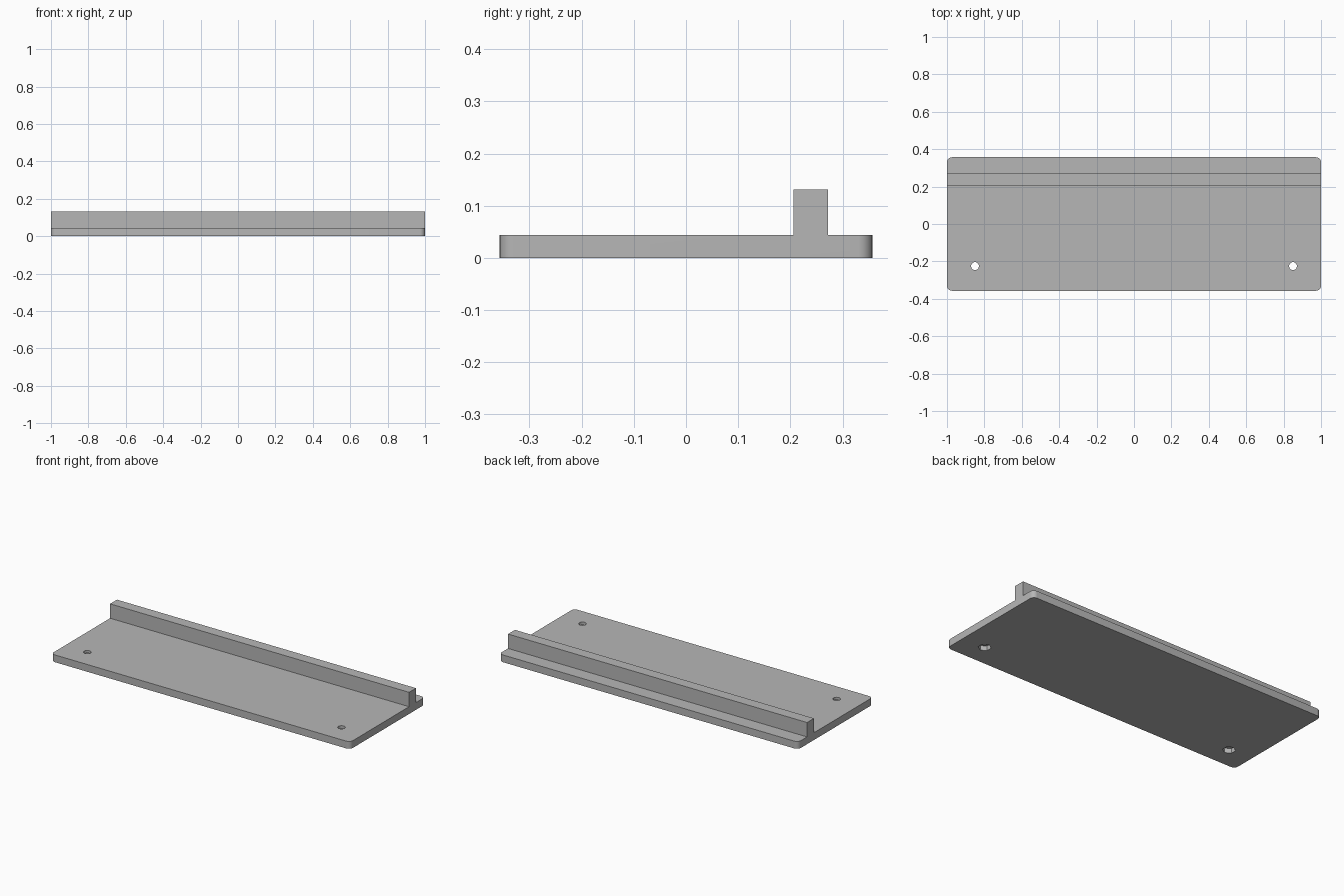
import bpy, bmesh, math

if "Cube" in bpy.data.objects:
    bpy.data.objects.remove(bpy.data.objects["Cube"], do_unlink=True)

HALF_DEPTH, PLATE_TOP, RIDGE_TOP = 0.357, 0.044, 0.131
RIDGE_FRONT, RIDGE_BACK = 0.206, 0.272

grey = bpy.data.materials.new("light_grey")
grey.use_nodes = True
colour = (0.47, 0.47, 0.47, 1)
grey.diffuse_color = colour
grey.node_tree.nodes["Principled BSDF"].inputs["Base Color"].default_value = colour


def cutter(name, sides, radius, bottom, top, x, y):
    """Hidden prism that cuts a hole into the base."""
    bpy.ops.mesh.primitive_cylinder_add(
        vertices=sides, radius=radius, depth=top - bottom,
        location=(x, y, (top + bottom) / 2))
    ob = bpy.context.object
    ob.name = name
    ob.hide_render = True
    ob.data.materials.append(grey)
    return ob


# Base plate and ridge: one stepped profile extruded along x
profile = [(-HALF_DEPTH, 0), (HALF_DEPTH, 0), (HALF_DEPTH, PLATE_TOP),
           (RIDGE_BACK, PLATE_TOP), (RIDGE_BACK, RIDGE_TOP),
           (RIDGE_FRONT, RIDGE_TOP), (RIDGE_FRONT, PLATE_TOP),
           (-HALF_DEPTH, PLATE_TOP)]
bm = bmesh.new()
end = bm.faces.new([bm.verts.new((-1, y, z)) for y, z in profile])
swept = bmesh.ops.extrude_face_region(bm, geom=[end])["geom"]
bmesh.ops.translate(bm, vec=(2, 0, 0),
                    verts=[g for g in swept if isinstance(g, bmesh.types.BMVert)])
bmesh.ops.recalc_face_normals(bm, faces=bm.faces)

# Rounded vertical corners of the plate
corners = [e for e in bm.edges
           if all(abs(abs(v.co.y) - HALF_DEPTH) < 1e-4 for v in e.verts)
           and abs(e.verts[0].co.z - e.verts[1].co.z) > 0.01]
bmesh.ops.bevel(bm, geom=corners, offset=0.027, segments=8,
                profile=0.5, affect='EDGES')
mesh = bpy.data.meshes.new("ridged_base")
bm.to_mesh(mesh)
bm.free()
mesh.materials.append(grey)
base = bpy.data.objects.new("ridged_base", mesh)
bpy.context.collection.objects.link(base)

# Screw holes with hexagonal nut pockets underneath
cutters = []
for side, x in (("right", -0.85), ("left", 0.85)):
    cutters.append(cutter(side + "_screw_cutter", 32, 0.021, -0.05, 0.1, x, -0.225))
    cutters.append(cutter(side + "_nut_cutter", 6, 0.036, -0.05, 0.028, x, -0.225))

bpy.ops.object.select_all(action='DESELECT')
base.select_set(True)
bpy.context.view_layer.objects.active = base
for c in cutters:
    mod = base.modifiers.new(c.name, 'BOOLEAN')
    mod.operation = 'DIFFERENCE'
    mod.solver = 'EXACT'
    mod.object = c
    bpy.ops.object.modifier_apply(modifier=mod.name)
for c in cutters:
    bpy.data.objects.remove(c, do_unlink=True)

bpy.ops.object.shade_smooth_by_angle(angle=math.radians(30))
